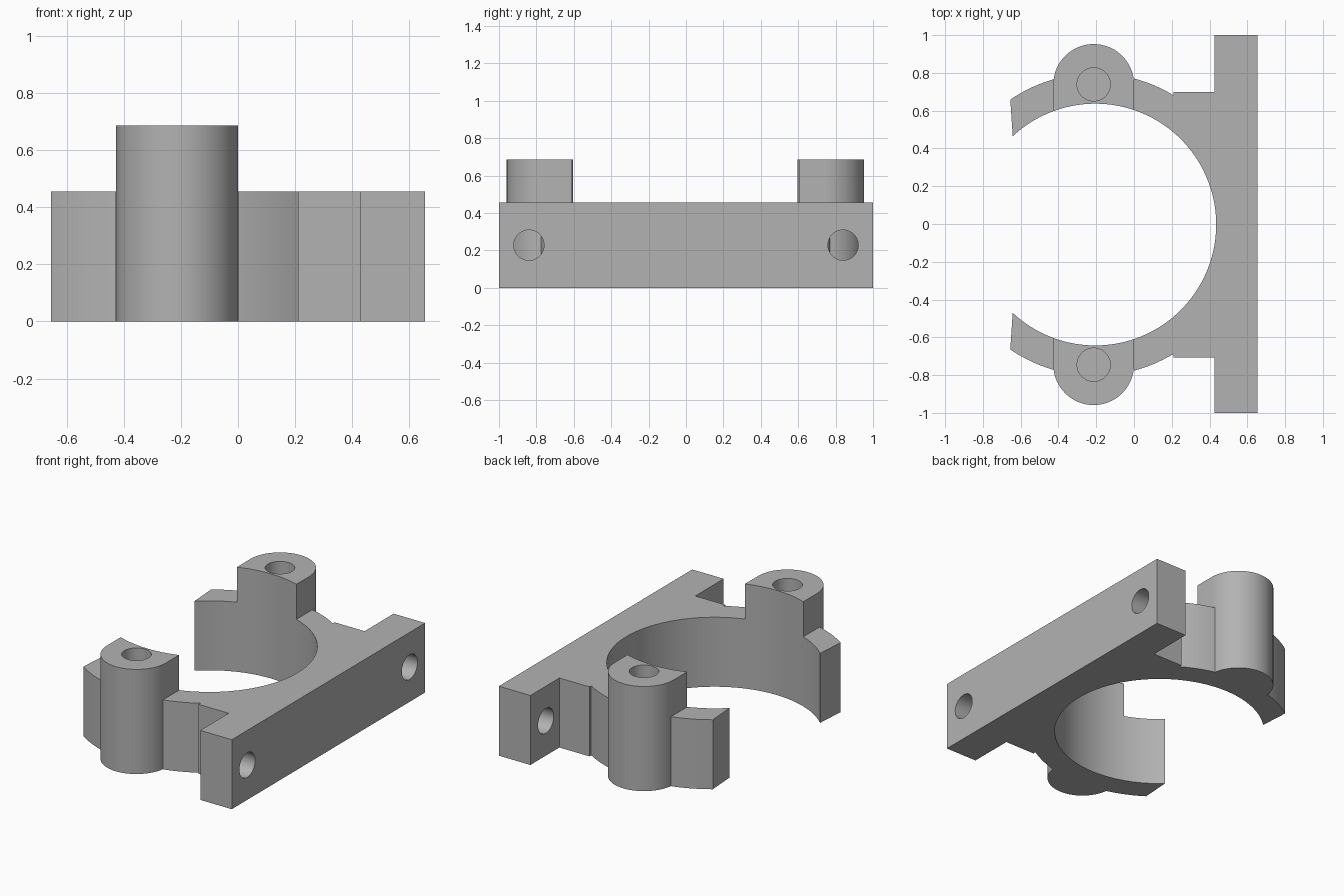
import bpy, bmesh, math
from mathutils import Matrix

old = bpy.data.objects.get("Cube")
if old:
    bpy.data.objects.remove(old, do_unlink=True)

# Main dimensions
CX, CY = -0.205, -0.003         # bore centre
R_IN, R_OUT = 0.64, 0.8         # clamp ring radii
H, H_BOSS = 0.455, 0.685
BOSS_X, BOSS_Y, BOSS_R = -0.2135, 0.742, 0.2135
BX0, BX1 = BOSS_X - BOSS_R, BOSS_X + BOSS_R

grey = bpy.data.materials.new("plain grey")
grey.use_nodes = True
colour = (0.45, 0.45, 0.45, 1)
grey.diffuse_color = colour
grey.node_tree.nodes["Principled BSDF"].inputs["Base Color"].default_value = colour


def arc(cx, cy, r, a0, a1, n):
    steps = [a0 + (a1 - a0) * i / n for i in range(n + 1)]
    return [(cx + r * math.cos(a), cy + r * math.sin(a)) for a in steps]


def ring_arc(r, x0, x1, n):
    """Upper part of a ring circle between two x positions."""
    return arc(0, 0, r, math.acos((x0 - CX) / r), math.acos((x1 - CX) / r), n)


def shift(points):
    return [(x + CX, y) for x, y in points]


def finish(name, bm):
    bmesh.ops.recalc_face_normals(bm, faces=bm.faces)
    mesh = bpy.data.meshes.new(name)
    bm.to_mesh(mesh)
    bm.free()
    mesh.materials.append(grey)
    ob = bpy.data.objects.new(name, mesh)
    bpy.context.collection.objects.link(ob)
    return ob


def extrude(name, outline, height, side=1):
    """Upright prism from an outline; side=-1 mirrors it to the front."""
    bm = bmesh.new()
    face = bm.faces.new([bm.verts.new((x, side * y + CY, 0)) for x, y in outline])
    top = bmesh.ops.extrude_face_region(bm, geom=[face])["geom"]
    bmesh.ops.translate(bm, vec=(0, 0, height),
                        verts=[v for v in top if isinstance(v, bmesh.types.BMVert)])
    return finish(name, bm)


def drill(ob, r, depth, matrix):
    """Cut a round hole centred on the given matrix."""
    bm = bmesh.new()
    bmesh.ops.create_cone(bm, cap_ends=True, segments=48, radius1=r, radius2=r,
                          depth=depth, matrix=matrix)
    cutter = finish("hole_cutter", bm)
    cutter.hide_render = True
    mod = ob.modifiers.new("hole", "BOOLEAN")
    mod.operation, mod.solver, mod.object = "DIFFERENCE", "EXACT", cutter
    bpy.context.view_layer.objects.active = ob
    bpy.ops.object.modifier_apply(modifier=mod.name)
    bpy.data.objects.remove(cutter, do_unlink=True)


# Body: half ring merged into the web and the mounting flange
half = shift(ring_arc(R_IN, CX + R_IN, BX1, 40))
half += shift(ring_arc(R_OUT, 0.21, BX1, 10))[::-1]
half += [(0.21, 0.703), (0.427, 0.703), (0.427, 1 - CY), (0.655, 1 - CY)]
lower = [(x, -y) for x, y in half[1:]]
lower[-2:] = [(0.427, -1 - CY), (0.655, -1 - CY)]
body = extrude("clamp_body", half + lower[::-1], H)
for y in (-0.84, 0.84):
    drill(body, 0.081, 0.6, Matrix.Translation((0.6, y, 0.228))
          @ Matrix.Rotation(math.pi / 2, 4, "Y"))
parts = [body]

# Screw bosses and ring tips on both sides
boss = shift(ring_arc(R_IN, BX0, BX1, 24)) + arc(BOSS_X, BOSS_Y, BOSS_R, 0, math.pi, 48)
tip = shift(ring_arc(R_IN, -0.642, BX0, 12)) + shift(ring_arc(R_OUT, -0.655, BX0, 12))[::-1]
for label, side in (("front", -1), ("back", 1)):
    post = extrude(label + "_boss", boss, H_BOSS, side)
    drill(post, 0.088, 0.9, Matrix.Translation((BOSS_X, side * BOSS_Y + CY, H_BOSS)))
    parts += [post, extrude(label + "_ring_tip", tip, H, side)]

# Smooth curved walls, keep hard edges
for ob in parts:
    bpy.ops.object.select_all(action="DESELECT")
    ob.select_set(True)
    bpy.context.view_layer.objects.active = ob
    bpy.ops.object.shade_smooth_by_angle(angle=math.radians(25))
